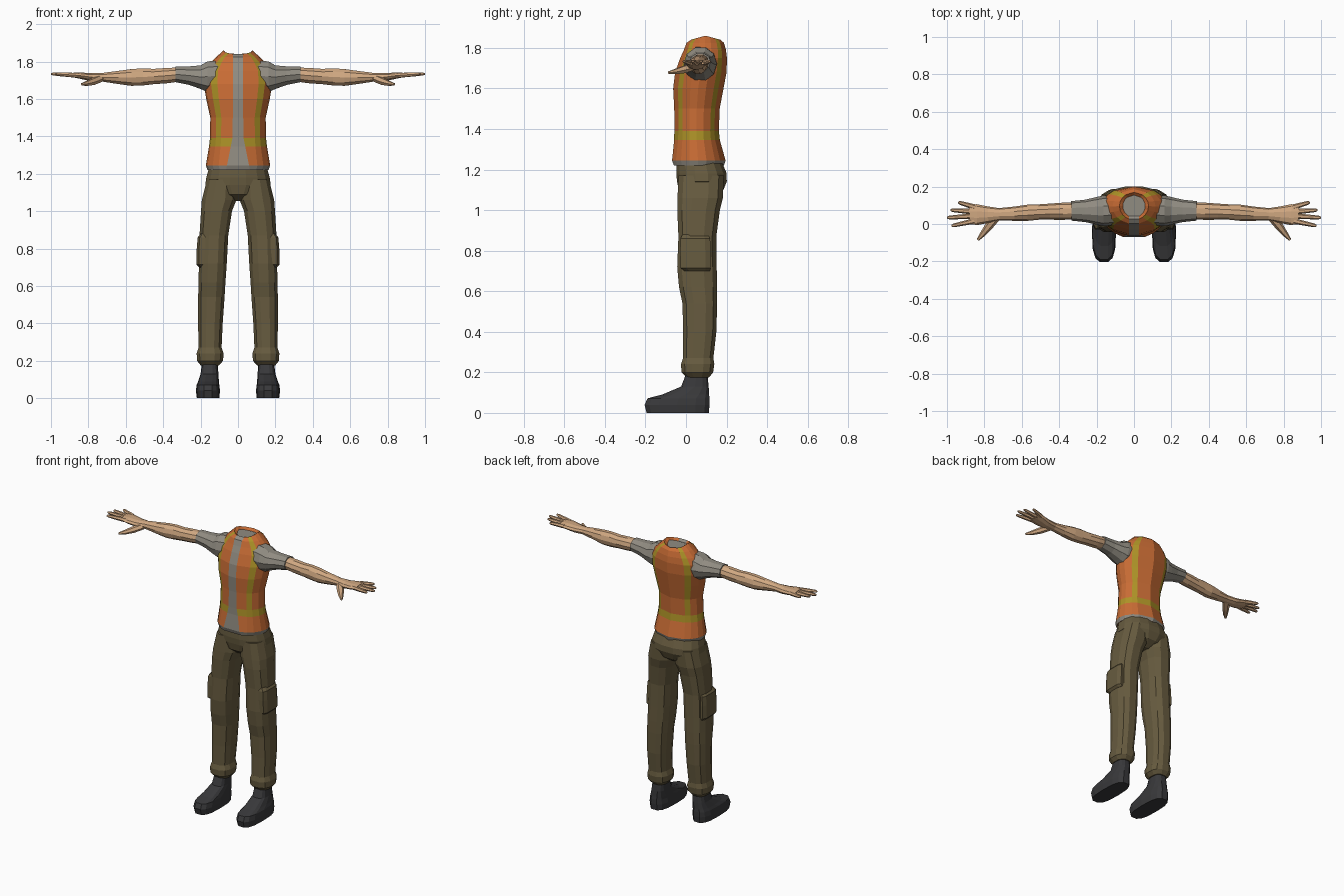
import bpy, bmesh
from math import sin, cos, asin, pi, radians
from mathutils import Vector

if "Cube" in bpy.data.objects:
    bpy.data.objects.remove(bpy.data.objects["Cube"])


def material(name, rgb):
    m = bpy.data.materials.new(name)
    m.use_nodes = True
    m.diffuse_color = (*rgb, 1)
    bsdf = m.node_tree.nodes["Principled BSDF"]
    bsdf.inputs["Base Color"].default_value = (*rgb, 1)
    bsdf.inputs["Roughness"].default_value = 0.8
    return m


ORANGE = material("vest orange", (0.58, 0.15, 0.035))
YELLOW = material("reflective yellow", (0.42, 0.29, 0.02))
GREY = material("shirt grey", (0.28, 0.26, 0.22))
SKIN = material("skin", (0.63, 0.39, 0.22))
OLIVE = material("trouser olive", (0.135, 0.105, 0.05))
BLACK = material("boot black", (0.04, 0.04, 0.043))


def skin(name, rings, mats, rule=None):
    """Join rings of points into a closed, flat-shaded skin."""
    bm = bmesh.new()
    loops = [[bm.verts.new(p) for p in ring] for ring in rings]
    n = len(loops[0])
    for r, (a, b) in enumerate(zip(loops, loops[1:])):
        for i in range(n):
            j = (i + 1) % n
            f = bm.faces.new((a[i], a[j], b[j], b[i]))
            f.material_index = rule(r, i) if rule else 0
    bm.faces.new(loops[0][::-1])
    cap = bm.faces.new(loops[-1])
    cap.material_index = len(mats) - 1
    bmesh.ops.recalc_face_normals(bm, faces=bm.faces)
    me = bpy.data.meshes.new(name)
    bm.to_mesh(me)
    bm.free()
    for m in mats:
        me.materials.append(m)
    ob = bpy.data.objects.new(name, me)
    bpy.context.collection.objects.link(ob)
    return ob


def both(name, rings, mat):
    """Make the left part at +x and its mirrored right twin."""
    for side, s in (("left", 1), ("right", -1)):
        skin(f"{side}_{name}", [[(s * x, y, z) for x, y, z in r] for r in rings], [mat])


def power(v, e):
    return abs(v) ** e * (1 if v > 0 else -1)


def flat_ring(z, x0, x1, y0, y1, n=12, e=0.8):
    """Horizontal rounded ring inside the given limits."""
    out = []
    for i in range(n):
        a = 2 * pi * (i + 0.5) / n
        out.append(((x0 + x1) / 2 + (x1 - x0) / 2 * power(sin(a), e),
                    (y0 + y1) / 2 - (y1 - y0) / 2 * power(cos(a), e), z))
    return out


def tube(stations, n=10):
    """Rings square to the line from first to last; station = x, y, z, width, height."""
    pts = [Vector(s[:3]) for s in stations]
    d = (pts[-1] - pts[0]).normalized()
    side = d.cross(Vector((0, 0, 1))).normalized()
    up = side.cross(d)
    return [[p + side * s[3] * cos(2 * pi * i / n) + up * s[4] * sin(2 * pi * i / n)
             for i in range(n)] for p, s in zip(pts, stations)]


# Vest: columns follow the zip and the vertical reflective stripes
vest = [(1.22, .163, -.07, .187), (1.245, .172, -.077, .195), (1.345, .155, -.062, .167),
        (1.39, .15, -.06, .162), (1.5, .148, -.06, .166), (1.6, .17, -.065, .185),
        (1.68, .183, -.055, .2), (1.75, .178, -.03, .202), (1.79, .15, -.012, .197),
        (1.825, .115, .0, .187), (1.86, .078, .022, .17), (1.845, .06, .035, .155)]
rings = []
for z, w, y0, y1 in vest:
    zip_half = 0.028 + max(0, 1.4 - z) * 0.2
    half = [asin(zip_half / w)] + [radians(d) for d in (37, 52, 72, 90, 108, 128, 143)]
    angles = half + [pi] + [2 * pi - a for a in reversed(half)]
    dip = 0.02 if z > 1.84 else 0
    rings.append([(w * sin(a), (y0 + y1) / 2 - (y1 - y0) / 2 * cos(a), z - dip * abs(cos(a)))
                  for a in angles])


def vest_colour(row, col):
    if row == 0 or col == 16:
        return 2
    if row == 2 or (row > 2 and row < 10 and col in (1, 6, 9, 14)):
        return 1
    return 0


skin("vest", rings, [ORANGE, YELLOW, GREY], vest_colour)

# Sleeves and bare arms
both("sleeve", tube([(.1, .075, 1.725, .08, .085), (.165, .07, 1.72, .082, .085),
                     (.2, .07, 1.717, .074, .066), (.26, .07, 1.725, .06, .052),
                     (.335, .07, 1.732, .052, .044)]), GREY)
both("arm", tube([(.32, .07, 1.73, .044, .04), (.38, .068, 1.725, .046, .043),
                  (.45, .066, 1.72, .043, .043), (.51, .064, 1.718, .041, .048),
                  (.57, .06, 1.715, .043, .047), (.64, .055, 1.715, .038, .037),
                  (.72, .052, 1.716, .033, .025), (.78, .05, 1.716, .044, .023),
                  (.84, .05, 1.724, .056, .018), (.88, .05, 1.728, .05, .013)]), SKIN)

# Fingers, given by knuckle and tip
fingers = {"little": (.85, .09, .94, .116), "ring": (.865, .066, .982, .075),
           "middle": (.865, .042, 1.0, .034), "index": (.855, .016, .975, -.01)}
for label, (x0, y0, x1, y1) in fingers.items():
    steps = ((0, .015, .014), (.5, .0125, .012), (.9, .01, .009), (1, .005, .005))
    both(label + "_finger", tube([(x0 + (x1 - x0) * t, y0 + (y1 - y0) * t, 1.726 + .008 * t, a, b)
                                  for t, a, b in steps], 6), SKIN)
both("thumb", tube([(.735, .04, 1.71, .024, .02), (.775, -.01, 1.693, .022, .02),
                    (.81, -.055, 1.682, .015, .014), (.835, -.085, 1.678, .007, .007)], 6), SKIN)

# Trousers: seat, legs with gathered cuffs, cargo pockets
seat = [(1.055, .04, .01, .13), (1.09, .12, -.035, .182), (1.14, .178, -.046, .203),
        (1.18, .172, -.05, .203), (1.235, .157, -.047, .18)]
skin("trouser_seat", [flat_ring(z, -w, w, a, b, 16, .85) for z, w, a, b in seat], [OLIVE])

leg = [(1.17, .01, .168, -.04, .19), (1.06, .006, .196, -.045, .185), (1.0, .03, .2, -.046, .17),
       (.87, .05, .208, -.04, .152), (.72, .058, .211, -.046, .154), (.62, .065, .213, -.037, .156),
       (.54, .07, .215, -.02, .156), (.4, .08, .215, -.016, .152), (.27, .086, .213, -.017, .137),
       (.24, .075, .223, -.027, .142), (.2, .078, .221, -.024, .136), (.175, .1, .2, 0, .115)]
both("trouser_leg", [flat_ring(*r) for r in leg], OLIVE)
both("cargo_pocket", [flat_ring(z, .15, x, a, b, 8, .5) for z, x, a, b in
                      ((.7, .21, -.01, .12), (.715, .224, -.03, .125), (.8, .222, -.032, .125),
                       (.86, .217, -.03, .122), (.88, .2, -.02, .11))], OLIVE)

# Boots
boot = [(0, .1, .22, -.197, .115), (.04, .096, .225, -.207, .119), (.072, .1, .221, -.192, .119),
        (.09, .102, .213, -.12, .116), (.13, .105, .2, -.025, .113), (.195, .108, .192, .0, .106)]
both("boot", [flat_ring(*r, 14, .7) for r in boot], BLACK)
